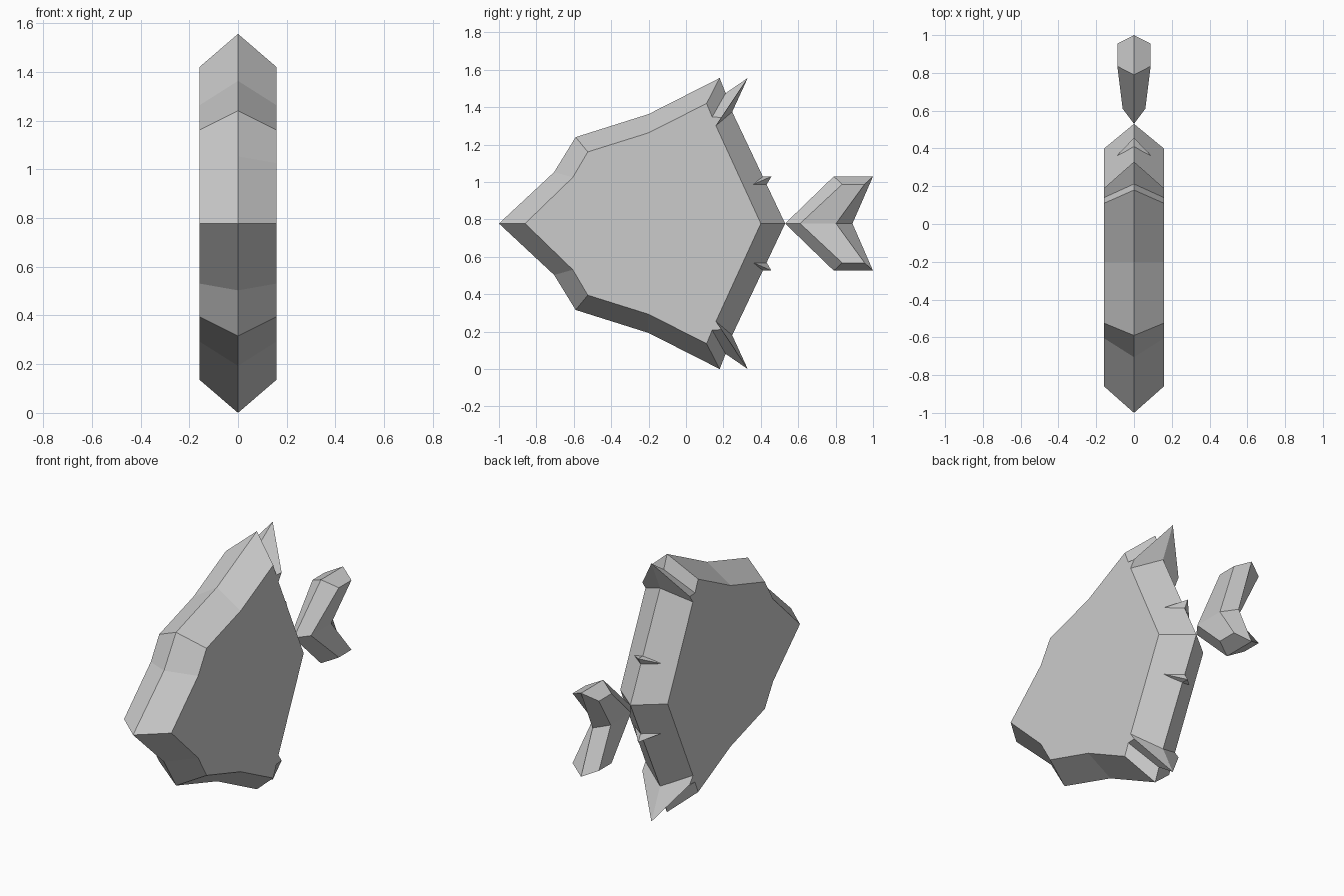
import bpy, bmesh

if "Cube" in bpy.data.objects:
    bpy.data.objects.remove(bpy.data.objects["Cube"])

MID = 0.778  # height of the horizontal symmetry plane


def finish(name, bm):
    bmesh.ops.remove_doubles(bm, verts=bm.verts, dist=0.0005)
    bmesh.ops.recalc_face_normals(bm, faces=bm.faces)
    me = bpy.data.meshes.new(name)
    bm.to_mesh(me)
    bm.free()
    ob = bpy.data.objects.new(name, me)
    bpy.context.collection.objects.link(ob)
    return ob


def bevelled_slab(name, rim, cap):
    """Rim (y, z) on x=0 and cap (x, y, z) of the upper half, mirrored in x and z."""
    bm = bmesh.new()
    for sx in (1, -1):
        for sz in (1, -1):
            r = [bm.verts.new((0, y, MID + sz * z)) for y, z in rim]
            c = [bm.verts.new((sx * x, y, MID + sz * z)) for x, y, z in cap]
            for i in range(len(r) - 1):
                bm.faces.new((r[i], r[i + 1], c[i + 1], c[i]))
            bm.faces.new(c)
    return finish(name, bm)


# Body: nose, brow, back, fin tip, notch, rear fin tip, fin root, tail root
body_rim = [(-1, 0), (-.705, .275), (-.59, .462), (-.2, .585), (.18, .778),
            (.212, .697), (.33, .778), (.247, .597), (.53, 0)]
body_cap = [(-.86, 0), (-.605, .247), (-.525, .383), (-.2, .485), (.11, .642),
            (.14, .57), (.19, .567), (.16, .523), (.4, 0)]
bevelled_slab("fish_body", body_rim, [(.158, y, z) for y, z in body_cap])

# Forked tail, thicker towards its tips
bevelled_slab("tail_fin",
              [(.53, 0), (.79, .252), (1, .252), (.89, 0)],
              [(.06, .61, 0), (.088, .835, .21), (.088, .955, .21), (.06, .802, 0)])

# Small spikes on the rear edge, above and below the tail
for label, s in (("upper", 1), ("lower", -1)):
    bm = bmesh.new()
    tip, top, low, right, left = [
        bm.verts.new((x, y, MID + s * z)) for x, y, z in
        [(0, .457, .252), (0, .405, .25), (0, .432, .21),
         (.09, .362, .21), (-.09, .362, .21)]]
    for wing in (right, left):
        bm.faces.new((tip, top, wing))
        bm.faces.new((tip, low, wing))
        bm.faces.new((top, low, wing))
    finish(label + "_rear_spike", bm)
    # the centre faces are shared, so both wings form one closed solid
